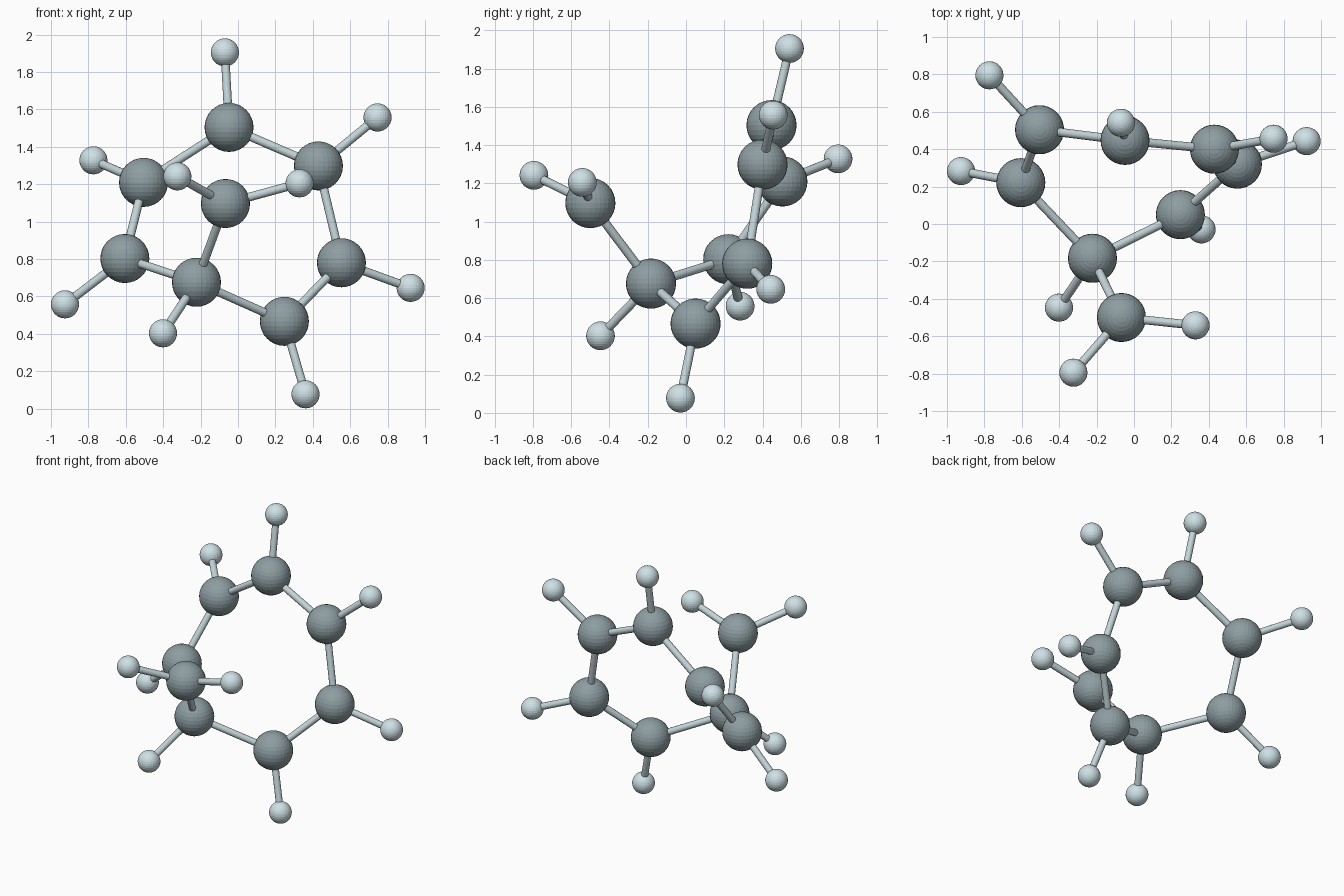
import bpy
from mathutils import Vector

if "Cube" in bpy.data.objects:
    bpy.data.objects.remove(bpy.data.objects["Cube"])

CARBON_R, HYDROGEN_R, BOND_R = 0.131, 0.075, 0.023

# Chain of carbons: seven form the ring, the last is a branch
carbons = {
    "a": (-0.505, 0.504, 1.21), "b": (-0.048, 0.447, 1.504),
    "c": (0.43, 0.40, 1.298), "d": (0.553, 0.32, 0.78),
    "e": (0.248, 0.05, 0.467), "f": (-0.222, -0.183, 0.676),
    "g": (-0.605, 0.221, 0.803), "branch": (-0.067, -0.50, 1.097),
}
# Each hydrogen with the carbon that carries it
hydrogens = [
    ("a", (-0.773, 0.795, 1.328)), ("b", (-0.07, 0.541, 1.905)),
    ("c", (0.746, 0.456, 1.557)), ("d", (0.923, 0.443, 0.646)),
    ("e", (0.361, -0.029, 0.077)), ("f", (-0.401, -0.447, 0.403)),
    ("g", (-0.925, 0.283, 0.558)), ("branch", (-0.324, -0.795, 1.242)),
    ("branch", (0.329, -0.542, 1.205)),
]


def ball(name, pos, radius):
    bpy.ops.mesh.primitive_uv_sphere_add(segments=32, ring_count=16, radius=radius, location=pos)
    bpy.context.object.name = name


def bond(name, start, end):
    p, q = Vector(start), Vector(end)
    bpy.ops.mesh.primitive_cylinder_add(vertices=16, radius=BOND_R, depth=(q - p).length,
                                        location=(p + q) / 2)
    rod = bpy.context.object
    rod.name = name
    rod.rotation_mode = 'QUATERNION'
    rod.rotation_quaternion = (q - p).to_track_quat('Z', 'Y')
    bpy.ops.object.shade_smooth_by_angle()


# Carbon balls
for key, pos in carbons.items():
    ball("carbon_" + key, pos, CARBON_R)

# Ring bonds and the branch bond
ring = "abcdefg"
for i, key in enumerate(ring):
    nxt = ring[(i + 1) % len(ring)]
    bond(f"bond_{key}_{nxt}", carbons[key], carbons[nxt])
bond("bond_f_branch", carbons["f"], carbons["branch"])

# Hydrogen balls and their bonds
for i, (key, pos) in enumerate(hydrogens, 1):
    ball(f"hydrogen_{i}", pos, HYDROGEN_R)
    bond(f"hydrogen_bond_{i}", carbons[key], pos)

# Pale blue-grey hydrogen and darker carbon colours
for prefix, color in (("carbon", (0.27, 0.34, 0.36, 1)), ("hydrogen", (0.62, 0.75, 0.79, 1)),
                      ("bond", (0.55, 0.66, 0.69, 1))):
    mat = bpy.data.materials.new(prefix + "_colour")
    mat.diffuse_color = color
    mat.use_nodes = True
    mat.node_tree.nodes["Principled BSDF"].inputs["Base Color"].default_value = mat.diffuse_color
    for obj in bpy.data.objects:
        kind = "bond" if "bond" in obj.name else obj.name.split("_")[0]
        if kind == prefix:
            obj.data.materials.append(mat)
